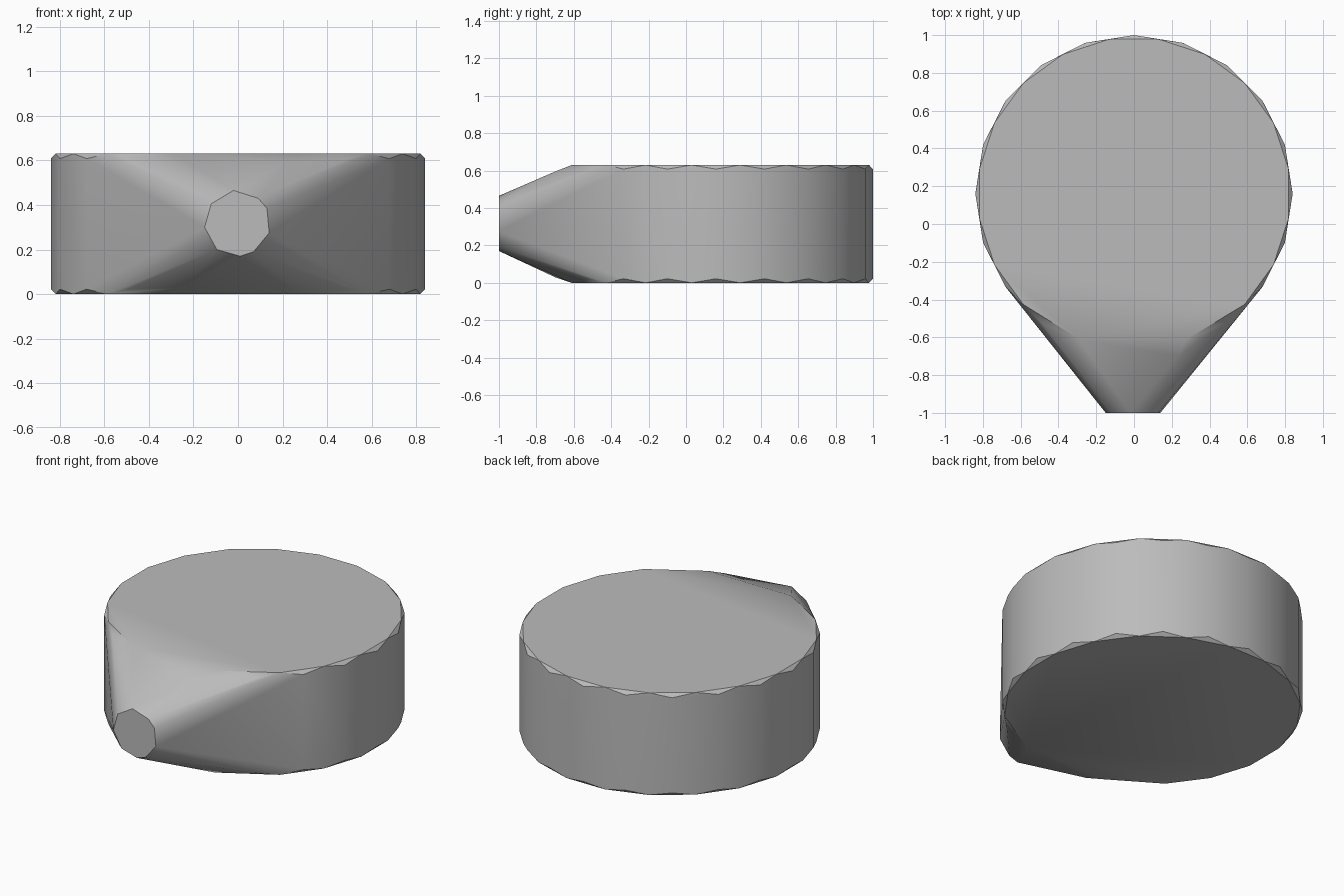
import bpy
import bmesh
from math import sin, cos, pi, radians

cube = bpy.data.objects.get("Cube")
if cube:
    bpy.data.objects.remove(cube, do_unlink=True)

SIDES, RADIUS, CENTRE_Y = 20, 0.84, 0.16
HEIGHT, CHAMFER = 0.63, 0.022
FRONT_LIMIT = -0.57


def ring(radius, z, turn=0.0):
    """Points around the drum, leaving out the front where the spout joins."""
    points = []
    for i in range(SIDES):
        a = 2 * pi * (i + turn) / SIDES
        y = CENTRE_Y + radius * sin(a)
        if y > FRONT_LIMIT:
            points.append((radius * cos(a), y, z))
    return points


# Drum: staggered rings give the scalloped chamfer
inner = RADIUS * cos(pi / SIDES) - 0.001
points = ring(RADIUS, CHAMFER) + ring(RADIUS, HEIGHT - CHAMFER)
points += ring(inner, 0, 0.5) + ring(inner, HEIGHT, 0.5)

# Front shoulders, where the drum slopes into the spout
points += [(-0.29, -0.61, HEIGHT), (0.28, -0.61, HEIGHT), (0.23, -0.7, 0.595),
           (0.27, -0.61, 0), (-0.29, -0.61, 0), (-0.24, -0.7, 0.03)]

# Spout end
spout = [(-0.02, 0.465), (0.09, 0.43), (0.13, 0.385), (0.14, 0.275), (0.07, 0.19),
         (0.01, 0.17), (-0.095, 0.2), (-0.15, 0.3), (-0.12, 0.405)]
points += [(x, -1, z) for x, z in spout]

# Wrap everything in one tight skin
bm = bmesh.new()
for p in points:
    bm.verts.new(p)
hull = bmesh.ops.convex_hull(bm, input=bm.verts)
loose = {v for v in hull["geom_interior"] + hull["geom_unused"]
         if isinstance(v, bmesh.types.BMVert)}
bmesh.ops.delete(bm, geom=list(loose), context="VERTS")
bmesh.ops.dissolve_limit(bm, angle_limit=radians(0.5), verts=bm.verts, edges=bm.edges)
bmesh.ops.recalc_face_normals(bm, faces=bm.faces)
mesh = bpy.data.meshes.new("drum_with_spout")
bm.to_mesh(mesh)
bm.free()
body = bpy.data.objects.new("drum_with_spout", mesh)
bpy.context.collection.objects.link(body)

# Plain grey
grey = bpy.data.materials.new("plain grey")
grey.use_nodes = True
colour = (0.5, 0.5, 0.5, 1)
grey.diffuse_color = colour
grey.node_tree.nodes["Principled BSDF"].inputs["Base Color"].default_value = colour
mesh.materials.append(grey)

# Smooth sides with crisp rims
bpy.ops.object.select_all(action="DESELECT")
body.select_set(True)
bpy.context.view_layer.objects.active = body
bpy.ops.object.shade_smooth_by_angle(angle=radians(30))
